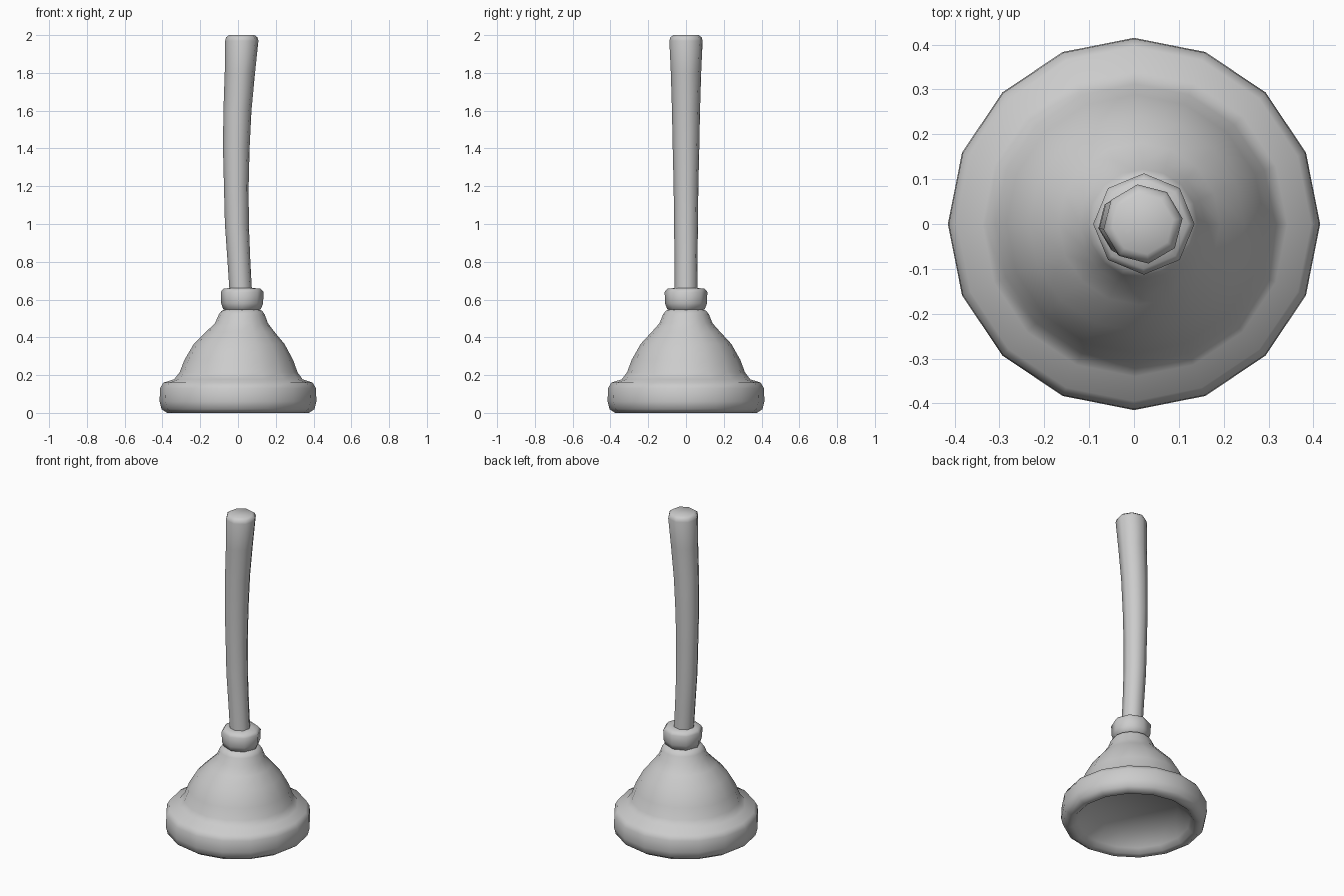
import bpy, bmesh, math

if "Cube" in bpy.data.objects:
    bpy.data.objects.remove(bpy.data.objects["Cube"])


def lathe(name, rings, sides, turn=0.0, cap_start=True, cap_end=True, sharp=50):
    """Skin a stack of (centre x, radius, z) rings, ordered along the surface."""
    bm = bmesh.new()
    loops = []
    for cx, r, z in rings:
        loops.append([bm.verts.new((cx + r * math.cos(turn + math.tau * i / sides),
                                    r * math.sin(turn + math.tau * i / sides), z))
                      for i in range(sides)])
    for a, b in zip(loops, loops[1:]):
        for i in range(sides):
            j = (i + 1) % sides
            bm.faces.new((a[i], a[j], b[j], b[i]))
    if cap_start:
        bm.faces.new(loops[0][::-1])
    if cap_end:
        bm.faces.new(loops[-1])
    bmesh.ops.recalc_face_normals(bm, faces=bm.faces)
    mesh = bpy.data.meshes.new(name)
    bm.to_mesh(mesh)
    bm.free()
    obj = bpy.data.objects.new(name, mesh)
    bpy.context.collection.objects.link(obj)
    bpy.ops.object.select_all(action='DESELECT')
    obj.select_set(True)
    bpy.context.view_layer.objects.active = obj
    bpy.ops.object.shade_smooth_by_angle(angle=math.radians(sharp))
    return obj


# Rubber cup: recessed underside, rolled rim, dome and leaning neck
lathe("rubber_cup", [
    (0, 0.25, 0.10), (0, 0.32, 0.03), (0, 0.345, 0.005), (0, 0.375, 0.0),
    (0, 0.405, 0.02), (0, 0.415, 0.06), (0, 0.413, 0.13), (0, 0.395, 0.16),
    (0.002, 0.34, 0.178), (0.003, 0.312, 0.215), (0.004, 0.288, 0.28),
    (0.006, 0.24, 0.365), (0.012, 0.18, 0.43), (0.018, 0.14, 0.475),
    (0.02, 0.122, 0.52), (0.02, 0.108, 0.54), (0.02, 0.08, 0.55),
], 16)

# Collar gripping the stick
lathe("collar", [
    (0.02, 0.08, 0.54), (0.021, 0.10, 0.55), (0.022, 0.111, 0.58),
    (0.022, 0.113, 0.64), (0.021, 0.10, 0.657), (0.018, 0.06, 0.662),
], 8)

# Bent wooden stick, widening to a rounded grip end
lathe("handle", [
    (0.016, 0.06, 0.62), (0.005, 0.061, 0.80), (-0.006, 0.064, 1.0),
    (-0.009, 0.066, 1.2), (-0.009, 0.071, 1.4), (-0.003, 0.075, 1.6),
    (0.01, 0.081, 1.8), (0.02, 0.089, 1.97), (0.02, 0.084, 1.988), (0.02, 0.068, 2.0),
], 8, turn=math.radians(8), sharp=60)
